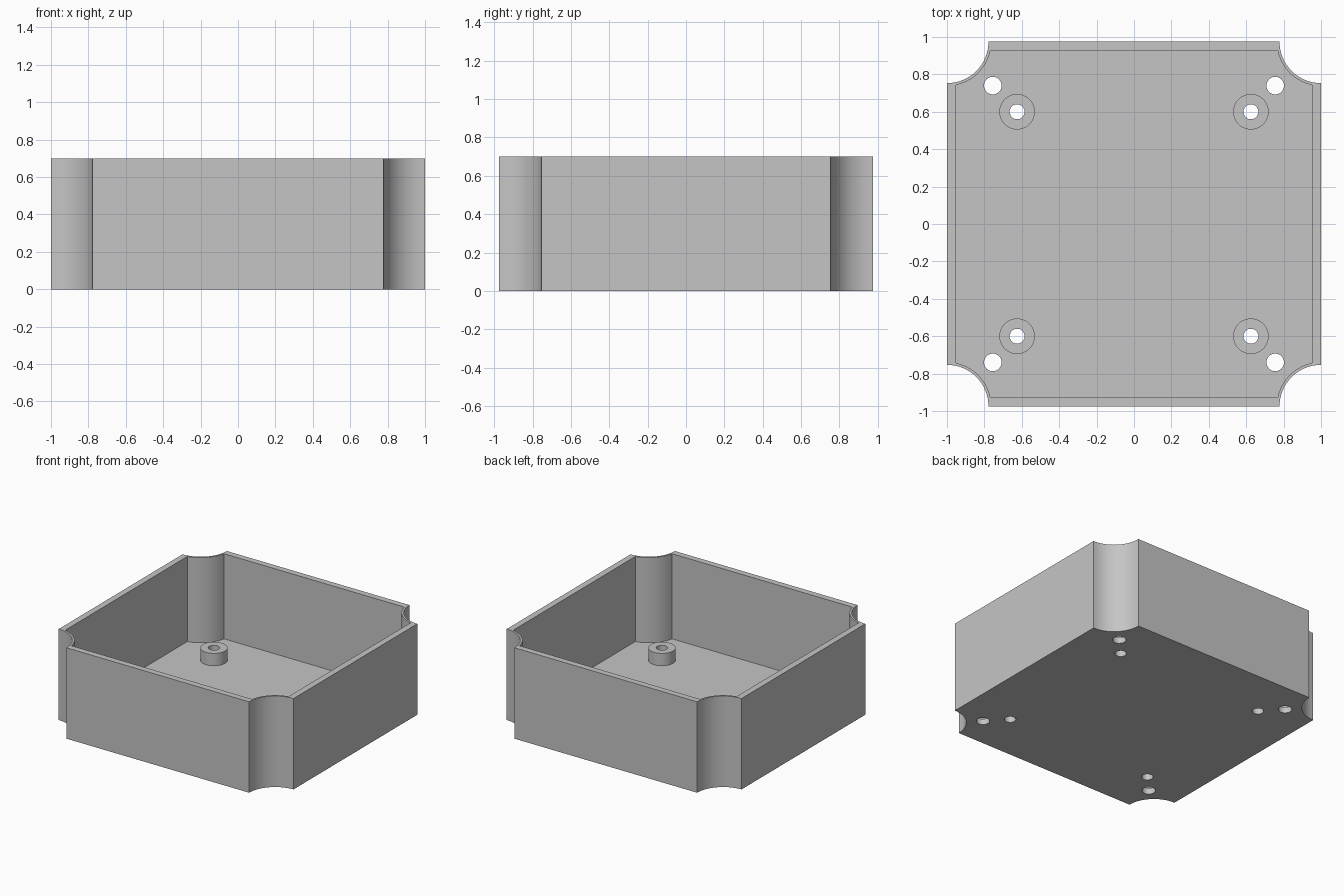
import bpy, bmesh, math

if "Cube" in bpy.data.objects:
    bpy.data.objects.remove(bpy.data.objects["Cube"])

HX, HY, HEIGHT, FLOOR = 1.0, 0.975, 0.70, 0.045
BOSS_TOP = 0.14
NOTCH_R = 0.222
CORNERS = [(1, 1), (-1, 1), (-1, -1), (1, -1)]

grey = bpy.data.materials.new("grey plastic")
grey.diffuse_color = (0.56, 0.56, 0.56, 1)
grey.use_nodes = True
grey.node_tree.nodes["Principled BSDF"].inputs["Base Color"].default_value = grey.diffuse_color


def finish(bm, name):
    bmesh.ops.recalc_face_normals(bm, faces=bm.faces)
    mesh = bpy.data.meshes.new(name)
    bm.to_mesh(mesh)
    bm.free()
    mesh.materials.append(grey)
    ob = bpy.data.objects.new(name, mesh)
    bpy.context.collection.objects.link(ob)
    return ob


def notched_outline(radius, inset, steps=16):
    """Rectangle with a concave round notch in each corner."""
    pts = []
    a, b = math.asin(inset / radius), math.acos(inset / radius)
    for sx, sy in CORNERS:
        arc = [a + (b - a) * i / steps for i in range(steps + 1)]
        if sx * sy > 0:
            arc.reverse()
        # arc runs from one wall to the next, counter-clockwise overall
        pts += [(sx * (HX - radius * math.cos(t)), sy * (HY - radius * math.sin(t)))
                for t in arc]
    return pts


def prism(name, outline, z0, z1):
    bm = bmesh.new()
    face = bm.faces.new([bm.verts.new((x, y, z0)) for x, y in outline])
    out = bmesh.ops.extrude_face_region(bm, geom=[face])
    verts = [g for g in out["geom"] if isinstance(g, bmesh.types.BMVert)]
    bmesh.ops.translate(bm, verts=verts, vec=(0, 0, z1 - z0))
    return finish(bm, name)


def cylinder(name, x, y, radius, z0, z1, sides=40):
    ring = [(x + radius * math.cos(2 * math.pi * i / sides),
             y + radius * math.sin(2 * math.pi * i / sides)) for i in range(sides)]
    return prism(name, ring, z0, z1)


def combine(target, tool, operation):
    mod = target.modifiers.new("boolean", "BOOLEAN")
    mod.operation, mod.object, mod.solver = operation, tool, "EXACT"
    bpy.context.view_layer.objects.active = target
    bpy.ops.object.modifier_apply(modifier=mod.name)
    bpy.data.objects.remove(tool)


# Open tray with thin walls
tray = prism("enclosure_tray", notched_outline(NOTCH_R, 0.0), 0, HEIGHT)
combine(tray, prism("cavity", notched_outline(NOTCH_R + 0.015, 0.048), FLOOR, HEIGHT + 0.1),
        "DIFFERENCE")

# Standoffs with through holes, and corner mounting holes
for sx, sy in CORNERS:
    bx, by = 0.625 * sx, 0.60 * sy
    combine(tray, cylinder("standoff", bx, by, 0.095, 0.02, BOSS_TOP), "UNION")
    combine(tray, cylinder("screw_hole", bx, by, 0.040, -0.1, 0.3), "DIFFERENCE")
    combine(tray, cylinder("mount_hole", 0.755 * sx, 0.74 * sy, 0.047, -0.1, 0.3), "DIFFERENCE")

bpy.ops.object.select_all(action="DESELECT")
tray.select_set(True)
bpy.context.view_layer.objects.active = tray
bpy.ops.object.shade_smooth_by_angle(angle=math.radians(30))
